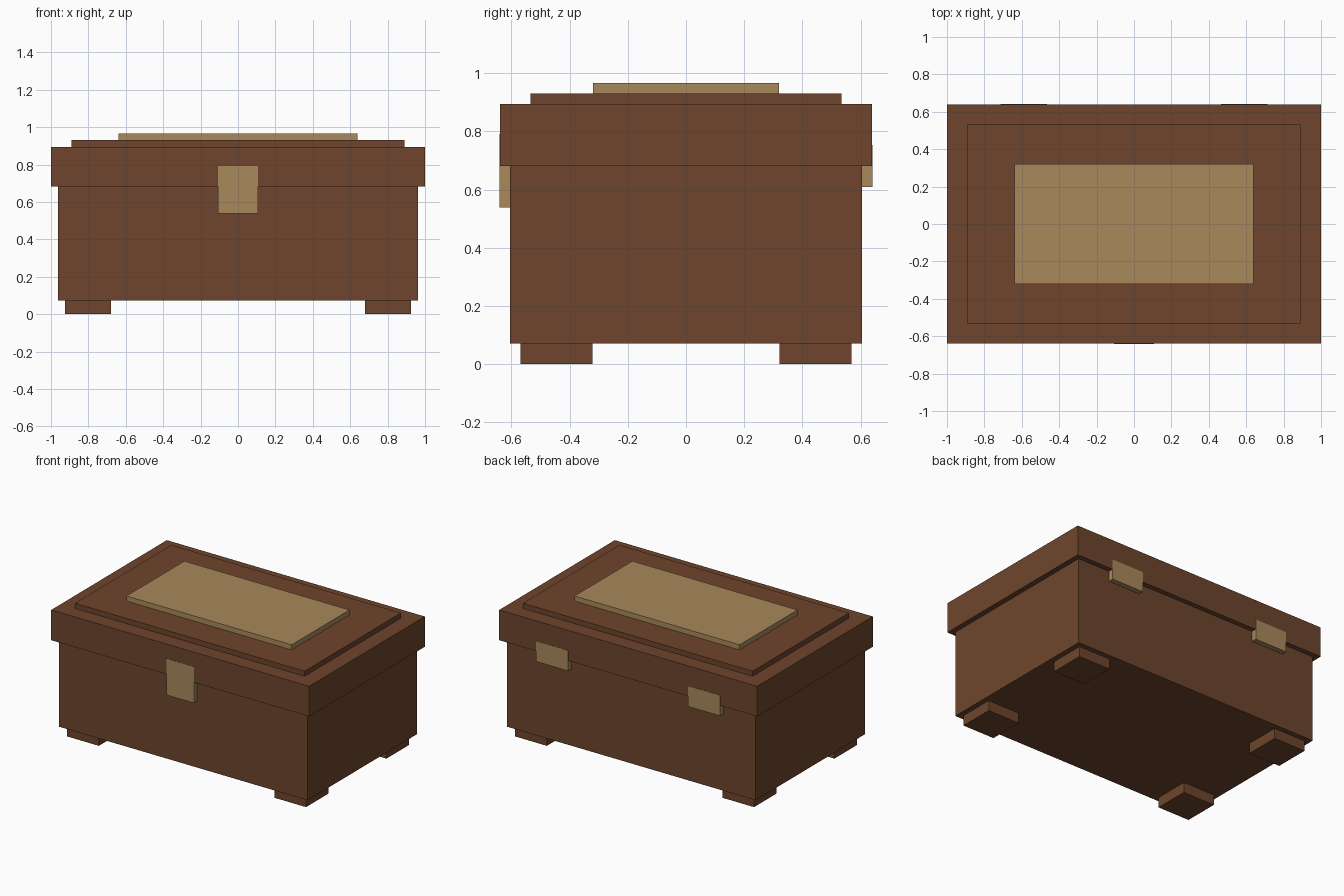
import bpy

if "Cube" in bpy.data.objects:
    bpy.data.objects.remove(bpy.data.objects["Cube"])


def material(name, rgb):
    m = bpy.data.materials.new(name)
    m.diffuse_color = (*rgb, 1.0)
    m.use_nodes = True
    m.node_tree.nodes["Principled BSDF"].inputs["Base Color"].default_value = m.diffuse_color
    return m


wood = material("brown_wood", (0.156, 0.060, 0.026))
brass = material("dull_brass", (0.395, 0.250, 0.105))


def box(name, x, y, z, mat):
    """Box from (min, max) ranges along each axis."""
    ranges = (x, y, z)
    bpy.ops.mesh.primitive_cube_add(size=1, location=[(a + b) / 2 for a, b in ranges])
    ob = bpy.context.object
    ob.name = name
    ob.scale = [b - a for a, b in ranges]
    bpy.ops.object.transform_apply(location=False, rotation=False, scale=True)
    ob.data.materials.append(mat)
    return ob


# Chest body and overhanging lid
box("body", (-0.963, 0.963), (-0.605, 0.605), (0.072, 0.682), wood)
box("lid", (-1, 1), (-0.64, 0.64), (0.682, 0.894), wood)

# Raised panel and inlay plate on the lid
box("lid_panel", (-0.89, 0.89), (-0.534, 0.534), (0.894, 0.93), wood)
box("lid_plate", (-0.64, 0.64), (-0.32, 0.32), (0.93, 0.966), brass)

# Front latch, its face just proud of the lid
box("latch", (-0.107, 0.107), (-0.6415, -0.605), (0.538, 0.792), brass)

for side, sx in (("left", -1), ("right", 1)):
    # Back hinges across the lid seam
    box(f"{side}_hinge", (sx * 0.589 - 0.125, sx * 0.589 + 0.125),
        (0.605, 0.6415), (0.61, 0.753), brass)
    # Corner feet
    for end, sy in (("front", -1), ("back", 1)):
        box(f"{end}_{side}_foot", (sx * 0.803 - 0.123, sx * 0.803 + 0.123),
            (sy * 0.445 - 0.124, sy * 0.445 + 0.124), (0, 0.072), wood)
